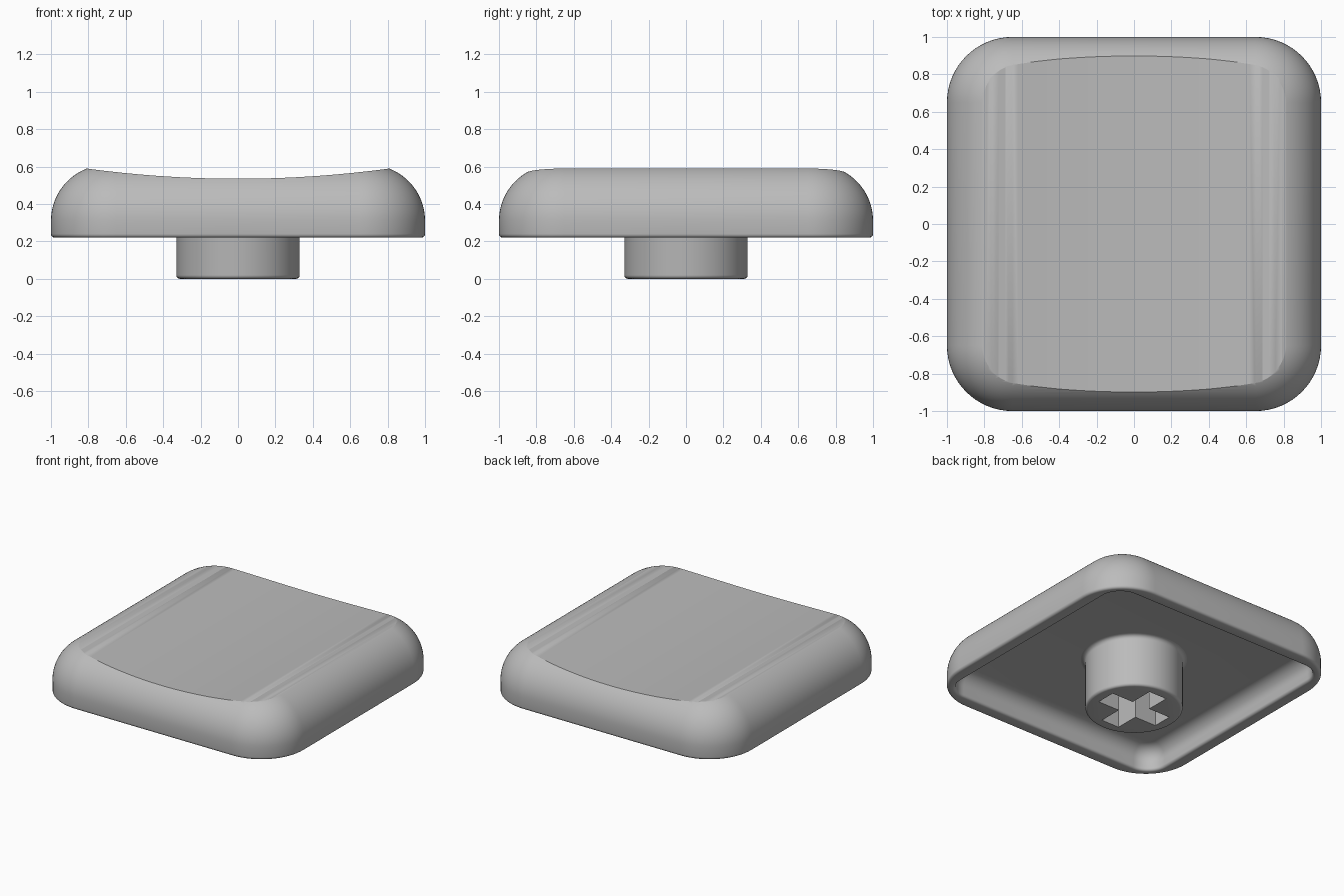
import bpy
import bmesh
from math import sin, cos, pi, radians

if "Cube" in bpy.data.objects:
    bpy.data.objects.remove(bpy.data.objects["Cube"])

grey = bpy.data.materials.new("plain grey")
grey.use_nodes = True
grey.diffuse_color = (0.5, 0.5, 0.5, 1)
grey.node_tree.nodes["Principled BSDF"].inputs["Base Color"].default_value = grey.diffuse_color


def rounded_square(half, radius, z, steps=16):
    """Counter-clockwise ring of points with rounded corners."""
    ring = []
    for corner, (sx, sy) in enumerate([(1, 1), (-1, 1), (-1, -1), (1, -1)]):
        for i in range(steps + 1):
            a = (corner + i / steps) * pi / 2
            ring.append((sx * (half - radius) + radius * cos(a),
                         sy * (half - radius) + radius * sin(a), z))
    return ring


def arc(cx, cz, r, start, end, steps):
    angles = [radians(start + (end - start) * i / steps) for i in range(steps + 1)]
    return [(cx + r * cos(a), cz + r * sin(a)) for a in angles]


def loft(name, rings):
    """Solid skinned through rings of equal size, capped at both ends."""
    bm = bmesh.new()
    loops = [[bm.verts.new(p) for p in ring] for ring in rings]
    n = len(loops[0])
    for low, high in zip(loops, loops[1:]):
        for i in range(n):
            j = (i + 1) % n
            bm.faces.new((low[i], low[j], high[j], high[i]))
    bm.faces.new(loops[0][::-1])
    bm.faces.new(loops[-1])
    bmesh.ops.recalc_face_normals(bm, faces=bm.faces)
    mesh = bpy.data.meshes.new(name)
    bm.to_mesh(mesh)
    bm.free()
    mesh.materials.append(grey)
    obj = bpy.data.objects.new(name, mesh)
    bpy.context.collection.objects.link(obj)
    return obj


def activate(obj):
    bpy.ops.object.select_all(action='DESELECT')
    obj.select_set(True)
    bpy.context.view_layer.objects.active = obj


def carve(obj, cutter):
    """Subtract the cutter, discard it and shade smoothly."""
    cutter.hide_render = True
    mod = obj.modifiers.new("carve", 'BOOLEAN')
    mod.operation = 'DIFFERENCE'
    mod.solver = 'EXACT'
    mod.object = cutter
    activate(obj)
    bpy.ops.object.modifier_apply(modifier=mod.name)
    bpy.data.objects.remove(cutter)
    activate(obj)
    bpy.ops.object.shade_smooth_by_angle(angle=radians(30))


# Cap: hollow underside, thin rounded rim, then the domed outer wall
ceiling, rim = 0.39, 0.22
inside = arc(0.8, ceiling - 0.1, 0.1, 90, 0, 8) + arc(0.92, rim + 0.02, 0.02, 180, 270, 4)
outside = arc(0.98, rim + 0.02, 0.02, -90, 0, 4) + arc(0.7, 0.31, 0.3, 0, 90, 24)
rings = [rounded_square(h, h - 0.75, z) for h, z in inside]
rings += [rounded_square(h, h - 0.65, z) for h, z in outside]
cap = loft("cap", rings)

# Dish: shallow trough running front to back across the top
xs = [-1.1 + 2.2 * i / 64 for i in range(65)]
trough = [(x, 0.535 + x * x / 12) for x in xs] + [(1.1, 1), (-1.1, 1)]
dish = loft("dish_cutter", [[(x, y, z) for x, z in trough] for y in (-1.2, 1.2)])
carve(cap, dish)

# Stem: round post with a softened foot and a flared root
profile = arc(0.31, 0.02, 0.02, -90, 0, 5) + arc(0.36, ceiling - 0.03, 0.03, 180, 90, 5)
profile.append((0.36, ceiling + 0.03))
turn = [2 * pi * i / 64 for i in range(64)]
stem = loft("stem", [[(r * cos(a), r * sin(a), z) for a in turn] for r, z in profile])

# Cross-shaped socket in the foot of the stem
long, thin = 0.25, 0.073
quarter = [(long, -thin), (long, thin), (thin, thin)]
cross = []
for k in range(4):
    c, s = round(cos(k * pi / 2)), round(sin(k * pi / 2))
    cross += [(c * x - s * y, s * x + c * y) for x, y in quarter]
socket = loft("socket_cutter", [[(x, y, z) for x, y in cross] for z in (-0.1, ceiling)])
carve(stem, socket)
